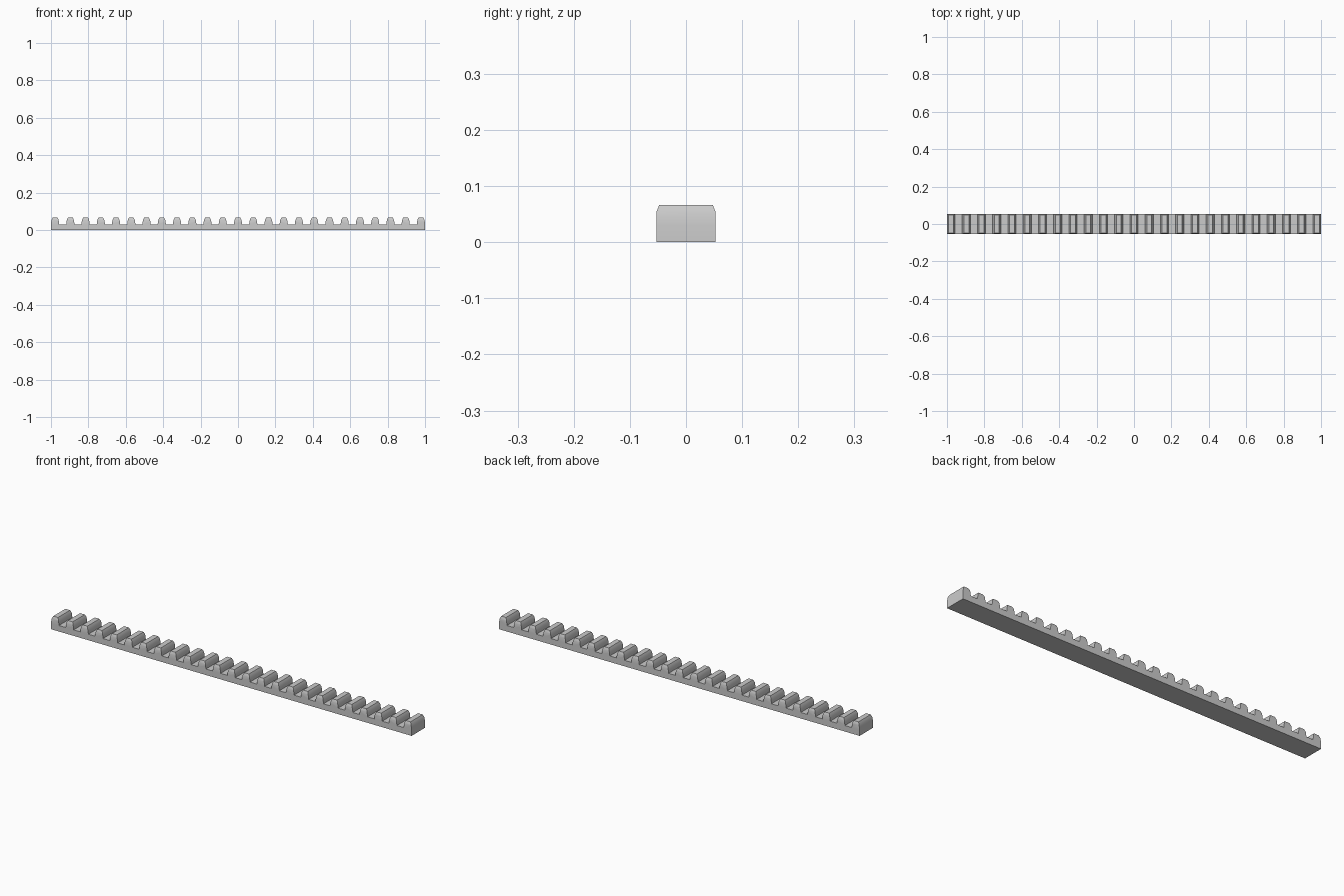
import bpy, bmesh

cube = bpy.data.objects.get("Cube")
if cube:
    bpy.data.objects.remove(cube, do_unlink=True)

TEETH, HALF_W, ROOT, TOP = 25, 0.053, 0.03, 0.066
TOOTH = 0.022                              # half width of a tooth at its root
PITCH = (2 - 2 * TOOTH) / (TEETH - 1)

grey = bpy.data.materials.new("rack grey")
grey.use_nodes = True
colour = (0.6, 0.6, 0.6, 1)
grey.diffuse_color = colour
grey.node_tree.nodes["Principled BSDF"].inputs["Base Color"].default_value = colour

# Right flank of a tooth: half width and height
flank = [(TOOTH, ROOT), (0.0205, 0.045), (0.0175, 0.057), (0.013, TOP)]
tooth = [(-x, z) for x, z in flank] + flank[::-1]

# Side outline of the whole rack
outline = [(-1, 0)]
for i in range(TEETH):
    centre = -1 + TOOTH + i * PITCH
    outline += [(centre + x, z) for x, z in tooth]
outline.append((1, 0))

# Extrude the outline across the width
bm = bmesh.new()
face = bm.faces.new([bm.verts.new((x, -HALF_W, z)) for x, z in outline])
moved = bmesh.ops.extrude_face_region(bm, geom=[face])["geom"]
for v in moved:
    if isinstance(v, bmesh.types.BMVert):
        v.co.y = HALF_W

# Chamfer the tooth ends along both long sides
for side in (-1, 1):
    bmesh.ops.bisect_plane(bm, geom=bm.verts[:] + bm.edges[:] + bm.faces[:],
                           plane_co=(0, side * HALF_W, 0.053),
                           plane_no=(0, side * 0.013, 0.005), clear_outer=True)
    rim = [e for e in bm.edges if e.is_boundary]
    bmesh.ops.holes_fill(bm, edges=rim, sides=0)
bmesh.ops.recalc_face_normals(bm, faces=bm.faces[:])

mesh = bpy.data.meshes.new("gear_rack")
bm.to_mesh(mesh)
bm.free()
mesh.materials.append(grey)
rack = bpy.data.objects.new("gear_rack", mesh)
bpy.context.collection.objects.link(rack)

# Smooth the curved flanks, keep corners sharp
bpy.context.view_layer.objects.active = rack
rack.select_set(True)
bpy.ops.object.shade_smooth_by_angle(angle=0.5)
